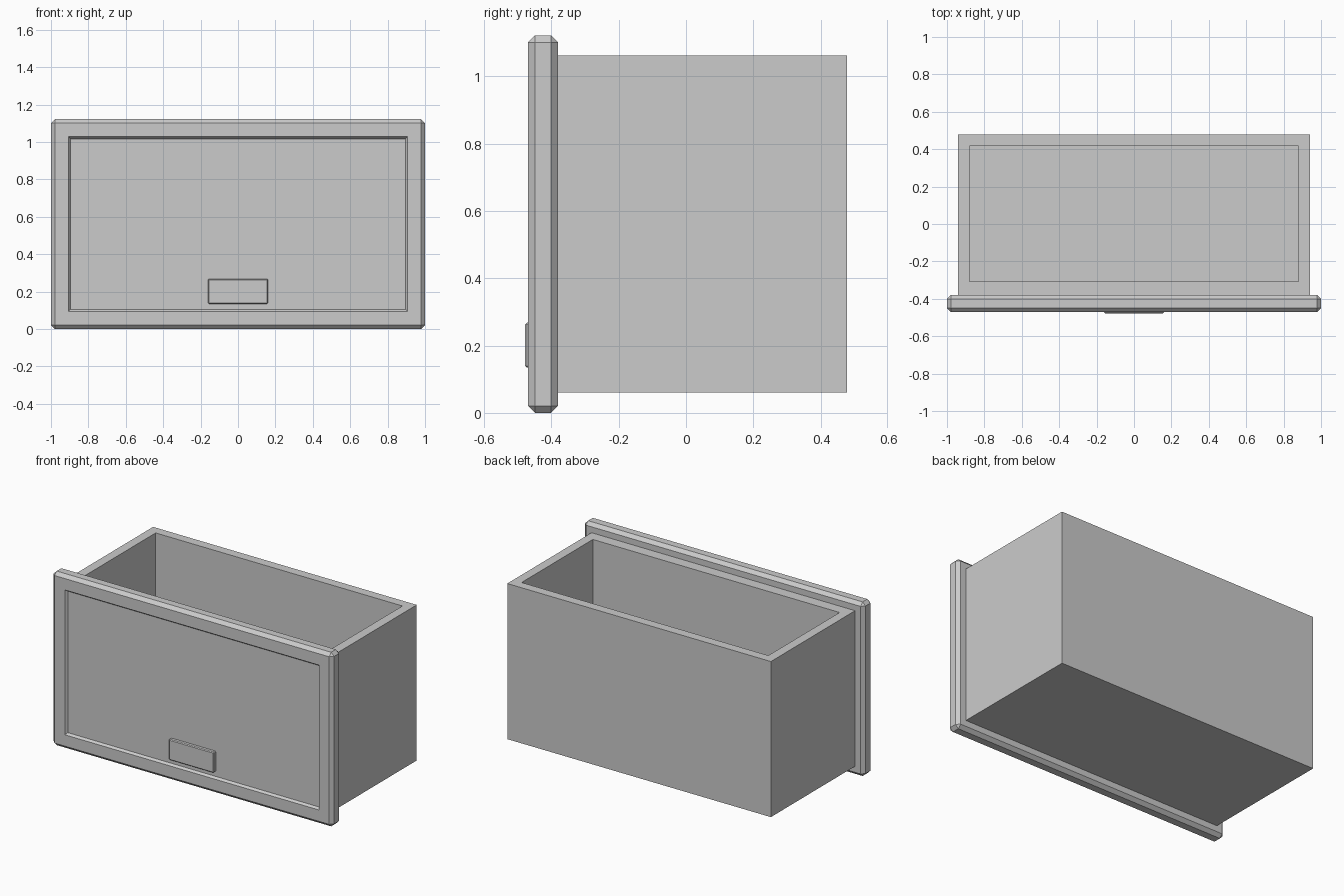
import bpy, bmesh
from mathutils import Vector

old = bpy.data.objects.get("Cube")
if old:
    bpy.data.objects.remove(old, do_unlink=True)

grey = bpy.data.materials.new("plain grey")
grey.use_nodes = True
colour = (0.6, 0.6, 0.6, 1)
grey.diffuse_color = colour
grey.node_tree.nodes["Principled BSDF"].inputs["Base Color"].default_value = colour


def block(low, high, bevel=0):
    """Box between two corners, with optional chamfered edges."""
    bm = bmesh.new()
    bmesh.ops.create_cube(bm, size=1)
    low, high = Vector(low), Vector(high)
    for v in bm.verts:
        v.co = (low + high) / 2 + v.co * (high - low)
    if bevel:
        bmesh.ops.bevel(bm, geom=bm.edges[:], offset=bevel, segments=1,
                        affect='EDGES')
    bm.normal_update()
    return bm


def facing(bm, direction):
    """Largest face pointing in a direction."""
    d = Vector(direction)
    return max((f for f in bm.faces if f.normal.dot(d) > 0.99),
               key=lambda f: f.calc_area())


def inset(bm, face, thickness, depth=0):
    bmesh.ops.inset_region(bm, faces=[face], thickness=thickness,
                           depth=depth, use_even_offset=True)


def finish(bm, name):
    bmesh.ops.recalc_face_normals(bm, faces=bm.faces[:])
    mesh = bpy.data.meshes.new(name)
    bm.to_mesh(mesh)
    bm.free()
    mesh.materials.append(grey)
    obj = bpy.data.objects.new(name, mesh)
    bpy.context.collection.objects.link(obj)


# Open box with a thicker front wall
bm = block((-0.94, -0.38, 0.06), (0.94, 0.478, 1.063))
top = facing(bm, (0, 0, 1))
inset(bm, top, 0.06)
for v in top.verts:
    if v.co.y < 0:
        v.co.y = -0.308
cavity = bmesh.ops.extrude_discrete_faces(bm, faces=[top])["faces"][0]
for v in cavity.verts:
    v.co.z = 0.12
finish(bm, "drawer_box")

# Chamfered front panel with a shallow sloped recess
bm = block((-1, -0.47, 0), (1, -0.38, 1.122), 0.021)
front = facing(bm, (0, -1, 0))
inset(bm, front, 0.073)
inset(bm, front, 0.011, -0.015)
finish(bm, "front_panel")

# Handle plate standing on the recess floor
bm = block((-0.16, -0.478, 0.135), (0.16, -0.45, 0.268), 0.005)
finish(bm, "handle_plate")
